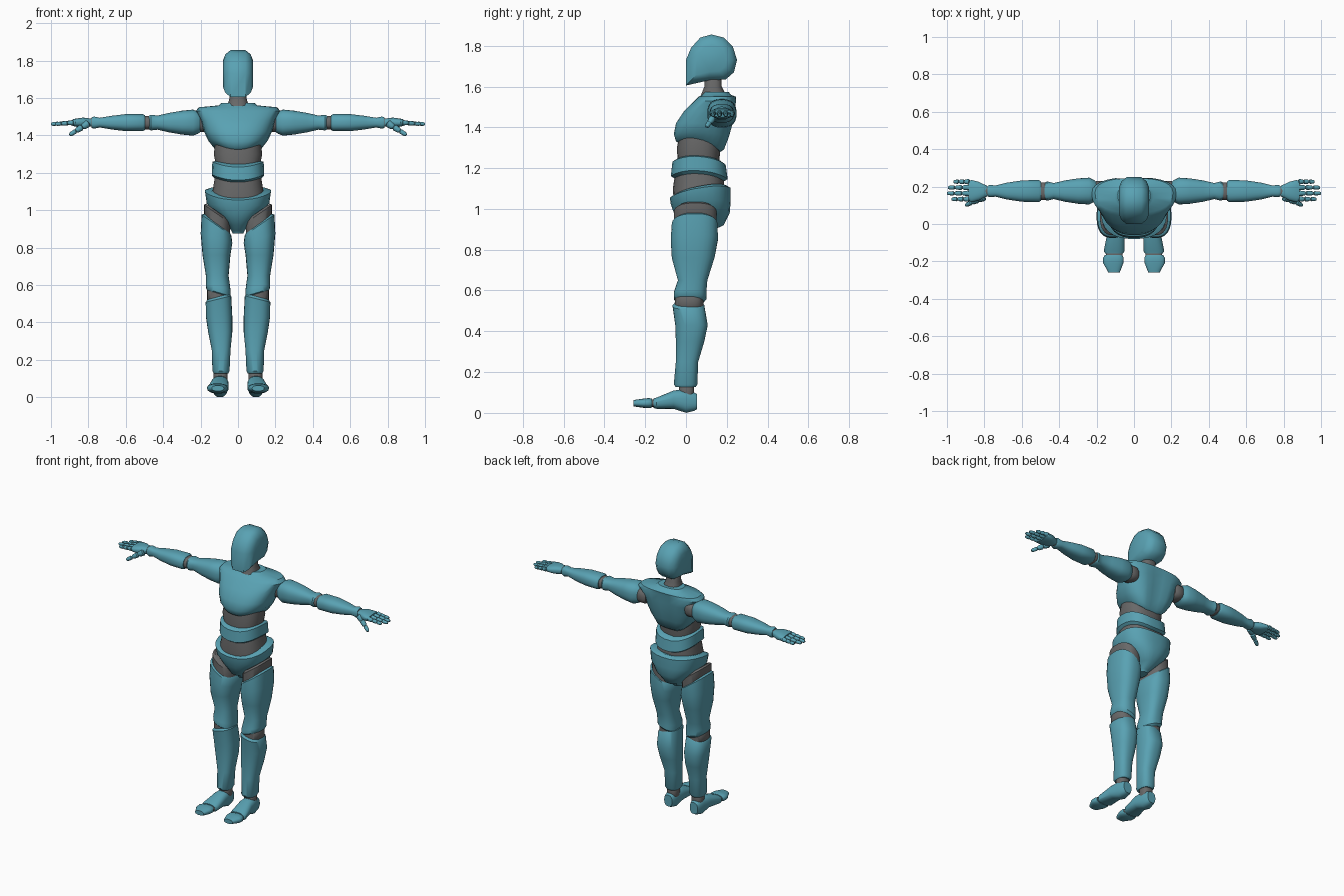
import bpy, bmesh, math
from mathutils import Vector

cube = bpy.data.objects.get("Cube")
if cube:
    bpy.data.objects.remove(cube)


def material(name, colour):
    mat = bpy.data.materials.new(name)
    mat.use_nodes = True
    mat.diffuse_color = (*colour, 1)
    shader = mat.node_tree.nodes["Principled BSDF"]
    shader.inputs["Base Color"].default_value = (*colour, 1)
    return mat


TEAL = material("teal_shell", (.1, .36, .45))
GREY = material("grey_joint", (.14, .14, .14))


def skin(name, loops, mat):
    """Bridge closed loops of points into a capped solid."""
    bm = bmesh.new()
    rows = [[bm.verts.new(point) for point in loop] for loop in loops]
    count = len(rows[0])
    for low, high in zip(rows, rows[1:]):
        for i in range(count):
            j = (i + 1) % count
            bm.faces.new((low[i], low[j], high[j], high[i]))
    bm.faces.new(rows[0])
    bm.faces.new(rows[-1])
    bmesh.ops.recalc_face_normals(bm, faces=bm.faces)
    mesh = bpy.data.meshes.new(name)
    bm.to_mesh(mesh)
    bm.free()
    for poly in mesh.polygons:
        poly.use_smooth = True
    mesh.set_sharp_from_angle(angle=math.radians(38))
    mesh.materials.append(mat)
    obj = bpy.data.objects.new(name, mesh)
    bpy.context.collection.objects.link(obj)


def rounded(value, half, power=2.5):
    """Coordinate of a rounded-box outline from a sine or cosine."""
    return math.copysign(abs(value) ** (2 / power), value) * half


def lip(ring, step):
    """Smaller copy of an end ring, moved outward, to soften the rim."""
    t, u0, u1, v0, v1, *tilt = ring
    du, dv = (u1 - u0) * .08, (v1 - v0) * .08
    return (t + step, u0 + du, u1 - du, v0 + dv, v1 - dv, *tilt)


def loft(name, rings, mat=TEAL, axis="z", side=1, warp=None, count=28):
    """Rings are (position, u_min, u_max, v_min, v_max, optional tilt along u)."""
    step = math.copysign(.014, rings[-1][0] - rings[0][0])
    rings = [lip(rings[0], -step), *rings, lip(rings[-1], step)]
    loops = []
    for t, u0, u1, v0, v1, *tilt in rings:
        loop = []
        for i in range(count):
            angle = math.tau * (i + .5) / count
            du = rounded(math.cos(angle), (u1 - u0) / 2)
            dv = rounded(math.sin(angle), (v1 - v0) / 2)
            u, v = (u0 + u1) / 2 + du, (v0 + v1) / 2 + dv
            w = t + (tilt[0] * du if tilt else 0)
            point = {"x": (w, u, v), "y": (u, w, v), "z": (u, v, w)}[axis]
            x, y, z = warp(*point) if warp else point
            loop.append((x * side, y, z))
        loops.append(loop)
    skin(name, loops, mat)


def torso(name, rings, mat=TEAL, warp=None):
    """Symmetric rings are (height, half_width, front, back)."""
    loft(name, [(z, -w, w, front, back) for z, w, front, back in rings], mat, warp=warp)


def segment(name, start, end, radius, side):
    """Rounded, tapered finger bone between two points."""
    mirror = Vector((side, 1, 1))
    a, b = start * mirror, end * mirror
    turn = (b - a).to_track_quat("Z", "Y")
    angles = [math.tau * i / 10 for i in range(10)]
    skin(name, [[a.lerp(b, along) + turn @ Vector((math.cos(q), math.sin(q), 0)) * radius * size
                 for q in angles]
                for along, size in ((0, .6), (.15, 1), (.8, .85), (1, .5))], TEAL)


# Head: side profile swept across the width, shrinking towards the temples
profile = [(0, 1.605), (0, 1.73), (.025, 1.79), (.07, 1.84), (.125, 1.855), (.185, 1.84),
           (.23, 1.795), (.25, 1.73), (.235, 1.67), (.195, 1.635), (.11, 1.63)]
middle = Vector((.125, 1.73))
layers = ((-.08, .58), (-.067, .83), (-.04, 1), (.04, 1), (.067, .83), (.08, .58))
skin("head", [[(x, *middle.lerp(Vector(point), size)) for point in profile]
              for x, size in layers], TEAL)

# Neck
torso("neck", [(1.55, .06, .07, .2), (1.6, .045, .09, .175), (1.65, .045, .09, .175)], GREY)


# Chest: wider at the back, arched hem, shallow spine groove
def chest_shape(x, y, z):
    hem = max(0, (1.38 - z) / .08)
    z += hem * (2.2 * x * x - .2 * (y - .07))
    x *= 1 + .7 * (y - .1)
    if y > .15 and z < 1.55:
        y -= .025 * max(0, 1 - abs(x) / .08)
    return x, y, z


torso("chest", [(1.31, .13, -.05, .2), (1.36, .16, -.06, .22), (1.42, .18, -.05, .235),
                (1.48, .195, -.01, .245), (1.53, .218, .04, .25), (1.55, .2, .06, .245),
                (1.56, .1, .08, .22)], warp=chest_shape)


# Flexible waist and belly band
def belly_shape(x, y, z):
    return x, y, z + 1.5 * x * x - .1 * max(0, y - .05)


torso("upper_waist", [(1.2, .11, -.04, .16), (1.3, .13, -.045, .17), (1.38, .12, -.03, .17)],
      GREY)
torso("belly_band", [(1.16, .14, -.075, .205), (1.23, .138, -.067, .195)], warp=belly_shape)
torso("lower_waist", [(1.02, .15, -.06, .19), (1.1, .137, -.065, .19), (1.2, .12, -.05, .18)],
      GREY)


# Pelvis: rim dips at the front centre
def pelvis_shape(x, y, z):
    return x, y, z + max(0, z - 1) * (10 * x * x + 2 * (y - .08))


torso("pelvis", [(.89, .035, .02, .12), (.92, .06, -.035, .185), (.98, .125, -.06, .215),
                 (1.03, .168, -.075, .22), (1.08, .177, -.08, .22)], warp=pelvis_shape)


def build_side(side, label):
    def limb(part, rings, mat=TEAL, axis="z"):
        loft(f"{label}_{part}", rings, mat, axis, side)

    def joint(part, start, end, *section, axis="z"):
        limb(part, [(start, *section), (end, *section)], GREY, axis)

    def arm(part, rings, mat=TEAL):
        # Rings are (reach, half_depth, half_height) about the arm's axis
        y, z = .176, 1.468
        limb(part, [(x, y - d, y + d, z - h, z + h) for x, d, h in rings], mat, "x")

    # Leg
    joint("hip_joint", .91, .98, .042, .182, -.06, .15, .7)
    limb("thigh", [(.92, .035, .195, -.07, .155, .7), (.85, .03, .2, -.075, .157, .3),
                   (.76, .04, .19, -.07, .14), (.65, .05, .172, -.04, .105),
                   (.59, .04, .172, -.06, .1, .2), (.56, .04, .17, -.06, .1, .3)])
    joint("knee_joint", .52, .57, .045, .165, -.055, .085)
    limb("shin", [(.525, .036, .173, -.066, .09, -.25), (.43, .03, .172, -.053, .107),
                  (.35, .03, .16, -.05, .09), (.25, .04, .14, -.05, .06),
                  (.14, .045, .137, -.06, .056)])
    joint("ankle_joint", .08, .13, .055, .13, -.035, .04)
    limb("foot", [(.04, .06, .13, .01, .1), (0, .055, .137, 0, .117),
                  (-.06, .05, .145, .02, .11), (-.145, .05, .162, .02, .075)], axis="y")
    joint("toe_joint", -.15, -.17, .06, .15, .03, .065, axis="y")
    limb("toe_cap", [(-.18, .055, .165, .023, .073), (-.21, .057, .165, .025, .07),
                     (-.244, .07, .145, .03, .065)], axis="y")

    # Arm
    arm("shoulder_joint", [(.16, .055, .05), (.2, .055, .05)], GREY)
    arm("upper_arm", [(.215, .06, .06), (.24, .072, .07), (.3, .068, .064), (.37, .057, .052),
                      (.43, .043, .038), (.465, .052, .042)])
    arm("elbow_joint", [(.47, .047, .036), (.5, .047, .036)], GREY)
    arm("forearm", [(.51, .06, .046), (.6, .057, .046), (.68, .045, .036), (.74, .03, .026),
                    (.77, .033, .033)])
    arm("wrist_joint", [(.77, .025, .022), (.8, .025, .022)], GREY)
    arm("palm", [(.8, .035, .024), (.83, .05, .027), (.87, .06, .021)])

    # Fingers: three bones each, fanned evenly across the palm
    for i, (finger, tip) in enumerate((("index", .975), ("middle", 1), ("ring", .995),
                                       ("little", .965))):
        y = .133 + .031 * i
        root, end = Vector((.878, y, 1.468)), Vector((tip, y, 1.46))
        for k in range(3):
            segment(f"{label}_{finger}_finger_{k + 1}", root.lerp(end, k / 3),
                    root.lerp(end, (k + 1) / 3), .0145 - .0015 * k, side)

    # Thumb: angled forward and down
    root, end = Vector((.8, .145, 1.465)), Vector((.9, .1, 1.402))
    for k in range(3):
        segment(f"{label}_thumb_{k + 1}", root.lerp(end, k / 3), root.lerp(end, (k + 1) / 3),
                .021 - .004 * k, side)


build_side(1, "left")
build_side(-1, "right")
